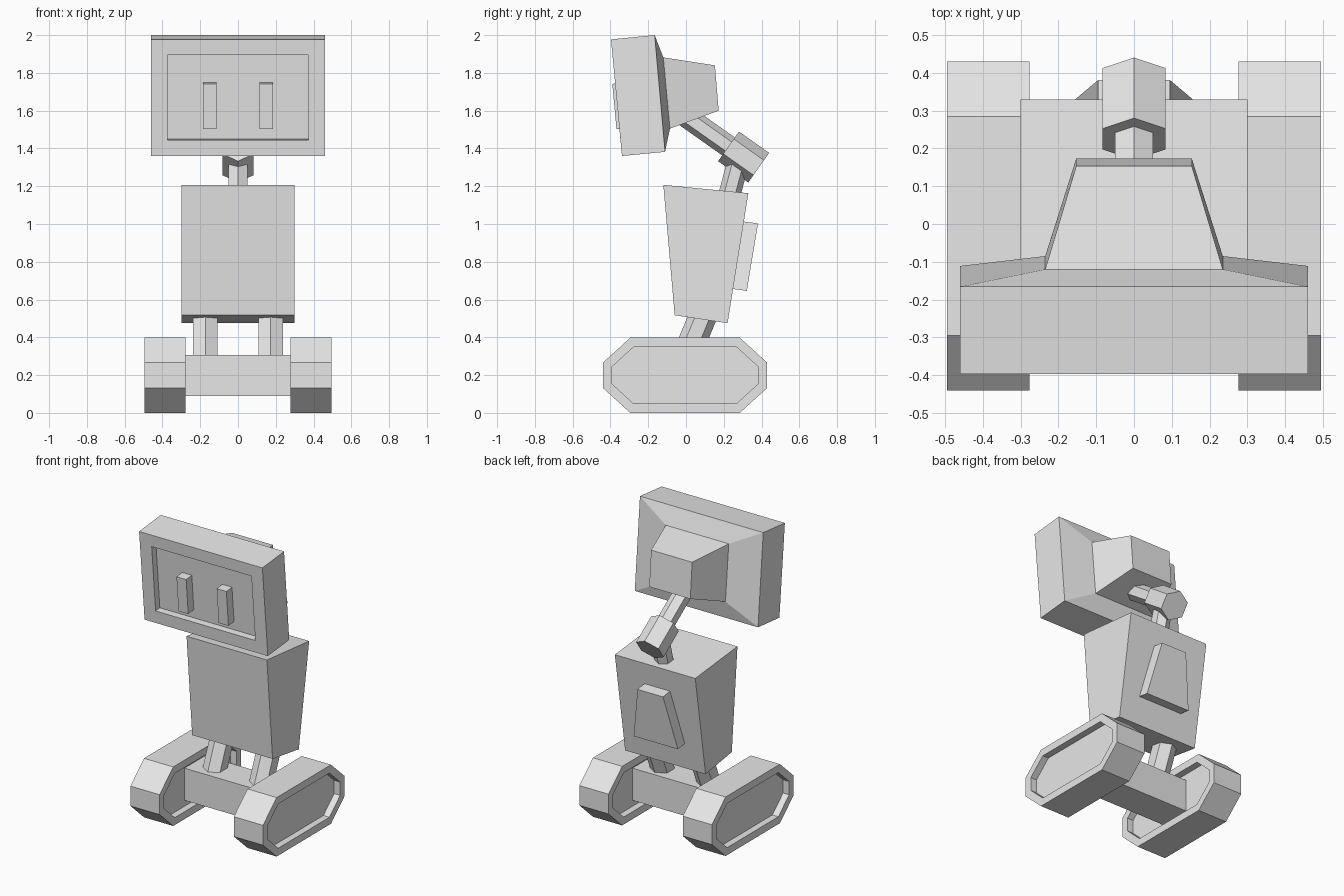
import bpy, bmesh, math
from mathutils import Vector

if "Cube" in bpy.data.objects:
    bpy.data.objects.remove(bpy.data.objects["Cube"])

grey = bpy.data.materials.new("plain grey")
grey.diffuse_color = (0.8, 0.8, 0.8, 1)
grey.use_nodes = True
grey.node_tree.nodes["Principled BSDF"].inputs["Base Color"].default_value = grey.diffuse_color


def loft(name, rings):
    """Skin equal-sized rings of points and cap both ends."""
    bm = bmesh.new()
    loops = [[bm.verts.new(p) for p in ring] for ring in rings]
    n = len(rings[0])
    for a, b in zip(loops, loops[1:]):
        for i in range(n):
            j = (i + 1) % n
            bm.faces.new((a[i], a[j], b[j], b[i]))
    bm.faces.new(loops[0][::-1])
    bm.faces.new(loops[-1])
    bmesh.ops.recalc_face_normals(bm, faces=bm.faces[:])
    mesh = bpy.data.meshes.new(name)
    bm.to_mesh(mesh)
    bm.free()
    mesh.materials.append(grey)
    obj = bpy.data.objects.new(name, mesh)
    bpy.context.collection.objects.link(obj)
    return obj


def rect(hw, top, bottom, cx=0):
    """Rectangle of half width hw between a top and a bottom (y, z)."""
    return [(cx - hw, *top), (cx + hw, *top), (cx + hw, *bottom), (cx - hw, *bottom)]


def hex_rod(name, x, start, end, r):
    """Six-sided rod between two (y, z) points, with an edge facing forward."""
    a, b = Vector((x, *start)), Vector((x, *end))
    side = Vector((1, 0, 0))
    up = (b - a).normalized().cross(side)
    rings = []
    for c in (a, b):
        rings.append([c + r * (math.cos(t) * up + math.sin(t) * side)
                      for t in (k * math.pi / 3 for k in range(6))])
    return loft(name, rings)


def octagon(x, hy, hz, flat_y, flat_z):
    """Long octagon in the side plane."""
    pts = [(flat_y, hz), (hy, flat_z), (hy, -flat_z), (flat_y, -hz),
           (-flat_y, -hz), (-hy, -flat_z), (-hy, flat_z), (-flat_y, hz)]
    return [(x, y - 0.005, z + 0.199) for y, z in pts]


# Tracks, recessed on both sides, and legs
outer = (0.435, 0.199, 0.29, 0.067)
inner = (0.387, 0.149, 0.273, 0.045)
depth = 0.045
for s, label in ((-1, "left"), (1, "right")):
    x0, x1 = 0.277, 0.495
    loft(label + "_track", [
        octagon(s * (x0 + depth), *inner), octagon(s * x0, *inner),
        octagon(s * x0, *outer), octagon(s * x1, *outer),
        octagon(s * x1, *inner), octagon(s * (x1 - depth), *inner)])
    hex_rod(label + "_leg", s * 0.173, (-0.04, 0.2), (0.105, 0.55), 0.074)

# Chassis between the tracks
loft("chassis", [rect(0.33, (-0.11, 0.307), (-0.11, 0.09)),
                 rect(0.33, (0.11, 0.307), (0.11, 0.09))])

# Tapered body
loft("body", [rect(0.3, (-0.12, 1.207), (-0.06, 0.517)),
              rect(0.3, (0.33, 1.163), (0.22, 0.475))])


# Back panel, narrower at the top
def panel_ring(top, bottom):
    return [(-0.095, *top), (0.095, *top), (0.165, *bottom), (-0.165, *bottom)]


loft("back_panel", [panel_ring((0.29, 1.015), (0.235, 0.658)),
                    panel_ring((0.381, 1.003), (0.322, 0.646))])

# Neck
hex_rod("lower_neck", 0, (0.21, 1.08), (0.285, 1.36), 0.058)
hex_rod("neck_joint", 0, (0.385, 1.298), (0.225, 1.411), 0.096)
hex_rod("upper_neck", 0, (0.30, 1.358), (-0.05, 1.605), 0.058)

# Head: recessed screen, slab, sloped back and rear housing
loft("head", [
    rect(0.372, (-0.344, 1.899), (-0.302, 1.449)),
    rect(0.372, (-0.389, 1.895), (-0.347, 1.445)),
    rect(0.46, (-0.397, 1.977), (-0.339, 1.36)),
    rect(0.46, (-0.166, 2.0), (-0.111, 1.382)),
    rect(0.235, (-0.12, 1.882), (-0.085, 1.505)),
    rect(0.153, (0.153, 1.84), (0.173, 1.60))])

# Eyes standing out from the screen
for s, label in ((-1, "left"), (1, "right")):
    loft(label + "_eye", [
        rect(0.036, (-0.39, 1.742), (-0.368, 1.502), s * 0.15),
        rect(0.036, (-0.32, 1.749), (-0.297, 1.509), s * 0.15)])
